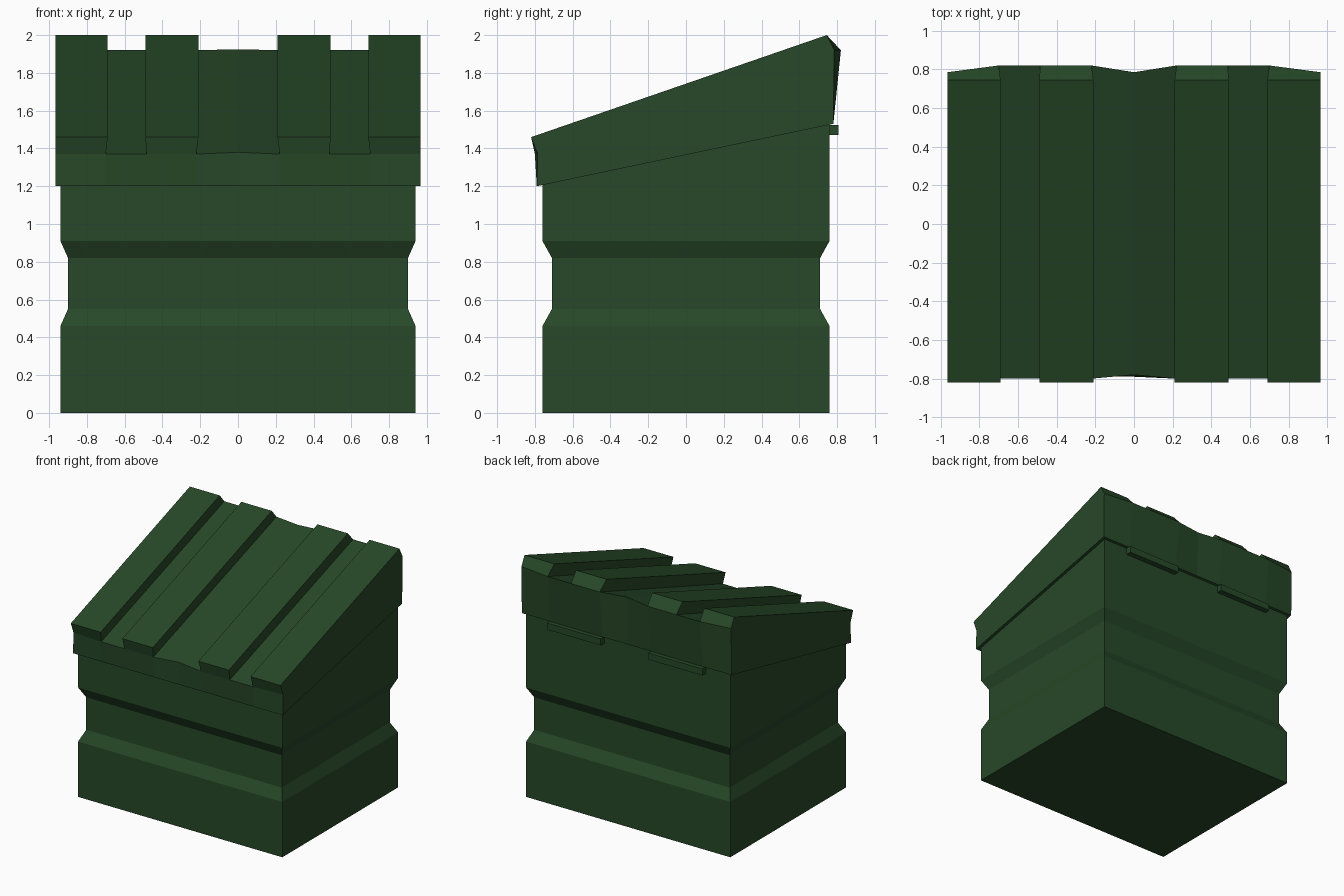
import bpy, bmesh

cube = bpy.data.objects.get("Cube")
if cube:
    bpy.data.objects.remove(cube, do_unlink=True)

green = bpy.data.materials.new("dark green")
green.use_nodes = True
COLOR = (0.02, 0.065, 0.021, 1)
green.diffuse_color = COLOR
green.node_tree.nodes["Principled BSDF"].inputs["Base Color"].default_value = COLOR


def loft(name, rings):
    """Skin a row of matching rings and cap both ends."""
    bm = bmesh.new()
    loops = [[bm.verts.new(p) for p in ring] for ring in rings]
    n = len(loops[0])
    for a, b in zip(loops, loops[1:]):
        for i in range(n):
            j = (i + 1) % n
            bm.faces.new((a[i], a[j], b[j], b[i]))
    bm.faces.new(loops[0])
    bm.faces.new(loops[-1])
    bmesh.ops.recalc_face_normals(bm, faces=bm.faces)
    mesh = bpy.data.meshes.new(name)
    bm.to_mesh(mesh)
    bm.free()
    mesh.materials.append(green)
    obj = bpy.data.objects.new(name, mesh)
    bpy.context.collection.objects.link(obj)
    return obj


def rect(hx, hy, z_front, z_back):
    return [(-hx, -hy, z_front), (hx, -hy, z_front), (hx, hy, z_back), (-hx, hy, z_back)]


# Body: box with a recessed waist band and a sloping top
WIDE, NARROW = (0.94, 0.76), (0.9, 0.71)
levels = [(WIDE, 0), (WIDE, 0.46), (NARROW, 0.55), (NARROW, 0.82), (WIDE, 0.91)]
loft("body", [rect(*size, z, z) for size, z in levels] + [rect(*WIDE, 1.21, 1.53)])

# Lid: sloping slab whose front and back edges bulge between its stations
# Each half station: x, front y, front z, back y, back z of the upper edge
half = [(0.22, -0.8, 1.37, 0.82, 1.92), (0.485, -0.8, 1.37, 0.82, 1.92),
        (0.70, -0.8, 1.37, 0.82, 1.92), (0.965, -0.785, 1.37, 0.785, 1.92)]
stations = [(-s[0], *s[1:]) for s in reversed(half)] + [(0, -0.78, 1.38, 0.785, 1.925)] + half
loft("lid", [[(x, -0.79, 1.2), (x, yf, zf), (x, yb, zb), (x, 0.78, 1.53)]
             for x, yf, zf, yb, zb in stations])


# Ribs running down the lid, with bevelled ends
def rib_ring(station, top_x, side):
    x, yf, zf, yb, zb = station
    return [(side * x, yf, zf), (side * top_x, -0.82, 1.46),
            (side * top_x, 0.745, 2.0), (side * x, yb, zb)]


for side, label in ((1, "left"), (-1, "right")):
    loft(f"inner_rib_{label}", [rib_ring(half[0], 0.21, side), rib_ring(half[1], 0.49, side)])
    loft(f"outer_rib_{label}", [rib_ring(half[2], 0.69, side), rib_ring(half[3], 0.965, side)])
    # Hinge bar under the back edge of the lid
    loft(f"hinge_{label}", [[(side * x, 0.74, 1.47), (side * x, 0.807, 1.47),
                             (side * x, 0.807, 1.525), (side * x, 0.74, 1.525)]
                            for x in (0.22, 0.715)])
